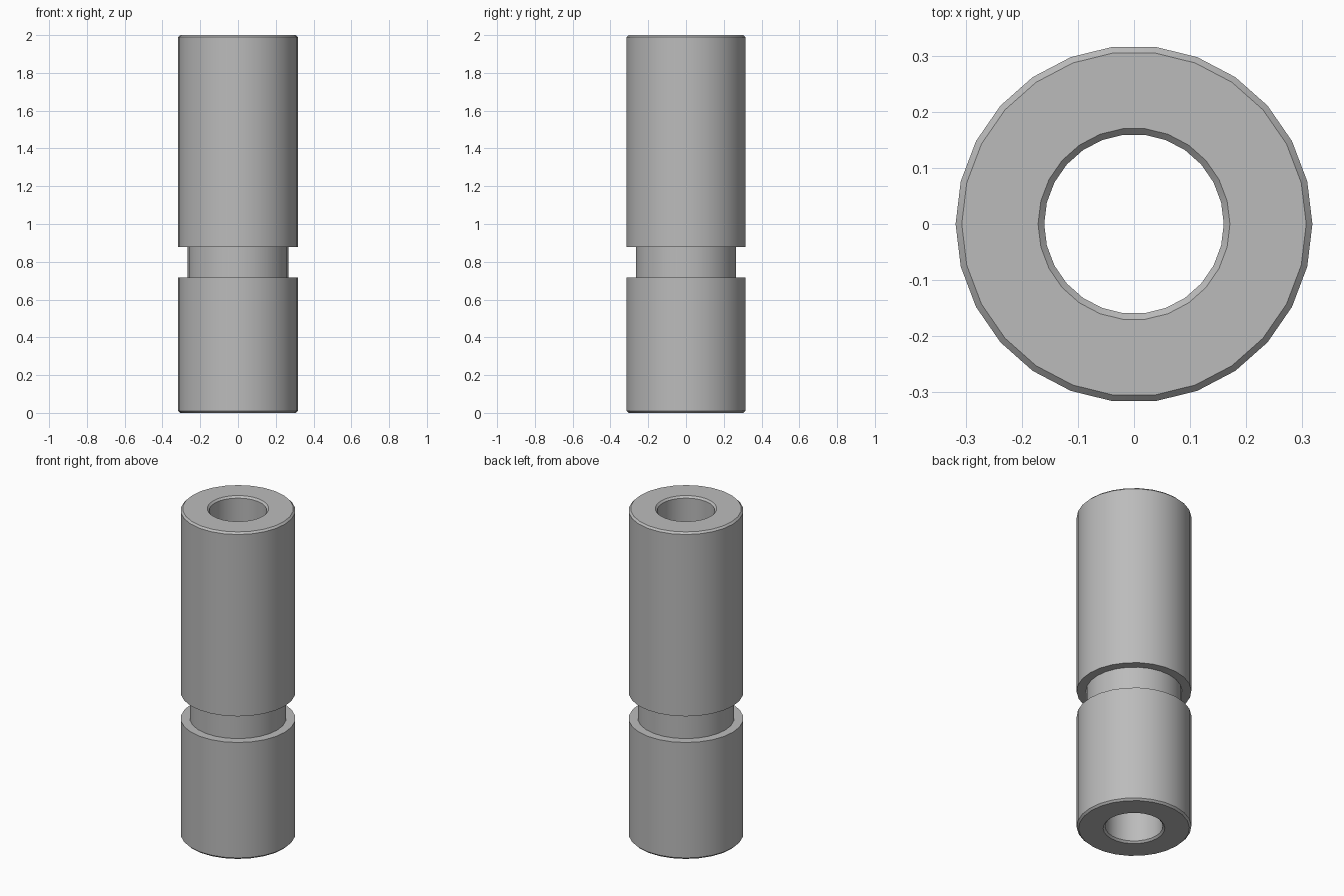
import bpy, bmesh, math

cube = bpy.data.objects.get("Cube")
if cube:
    bpy.data.objects.remove(cube, do_unlink=True)

SEGMENTS = 26
OUTER, NECK, BORE = 0.318, 0.267, 0.16
CHAMFER, HEIGHT = 0.011, 2.0
GROOVE_LOW, GROOVE_HIGH = 0.717, 0.877

# Plain grey metal
grey = bpy.data.materials.new("grey metal")
grey.use_nodes = True
colour = (0.5, 0.5, 0.5, 1)
grey.diffuse_color = colour
grey.node_tree.nodes["Principled BSDF"].inputs["Base Color"].default_value = colour

# Closed (radius, height) section, up the outside and down the bore
section = [
    (OUTER - CHAMFER, 0), (OUTER, CHAMFER),
    (OUTER, GROOVE_LOW), (NECK, GROOVE_LOW),
    (NECK, GROOVE_HIGH), (OUTER, GROOVE_HIGH),
    (OUTER, HEIGHT - CHAMFER), (OUTER - CHAMFER, HEIGHT),
    (BORE + CHAMFER, HEIGHT), (BORE, HEIGHT - CHAMFER),
    (BORE, CHAMFER), (BORE + CHAMFER, 0),
]

# Revolve the section into a grooved sleeve
bm = bmesh.new()
verts = [bm.verts.new((r, 0, z)) for r, z in section]
edges = [bm.edges.new((a, b)) for a, b in zip(verts, verts[1:] + verts[:1])]
bmesh.ops.spin(bm, geom=verts + edges, cent=(0, 0, 0), axis=(0, 0, 1),
               angle=math.tau, steps=SEGMENTS, use_merge=True)
bmesh.ops.remove_doubles(bm, verts=bm.verts[:], dist=0.0001)
bmesh.ops.recalc_face_normals(bm, faces=bm.faces[:])
mesh = bpy.data.meshes.new("grooved_sleeve")
bm.to_mesh(mesh)
bm.free()
mesh.materials.append(grey)

sleeve = bpy.data.objects.new("grooved_sleeve", mesh)
bpy.context.collection.objects.link(sleeve)

# Smooth round walls, sharp chamfers and shoulders
bpy.ops.object.select_all(action="DESELECT")
sleeve.select_set(True)
bpy.context.view_layer.objects.active = sleeve
bpy.ops.object.shade_smooth_by_angle(angle=math.radians(30))
